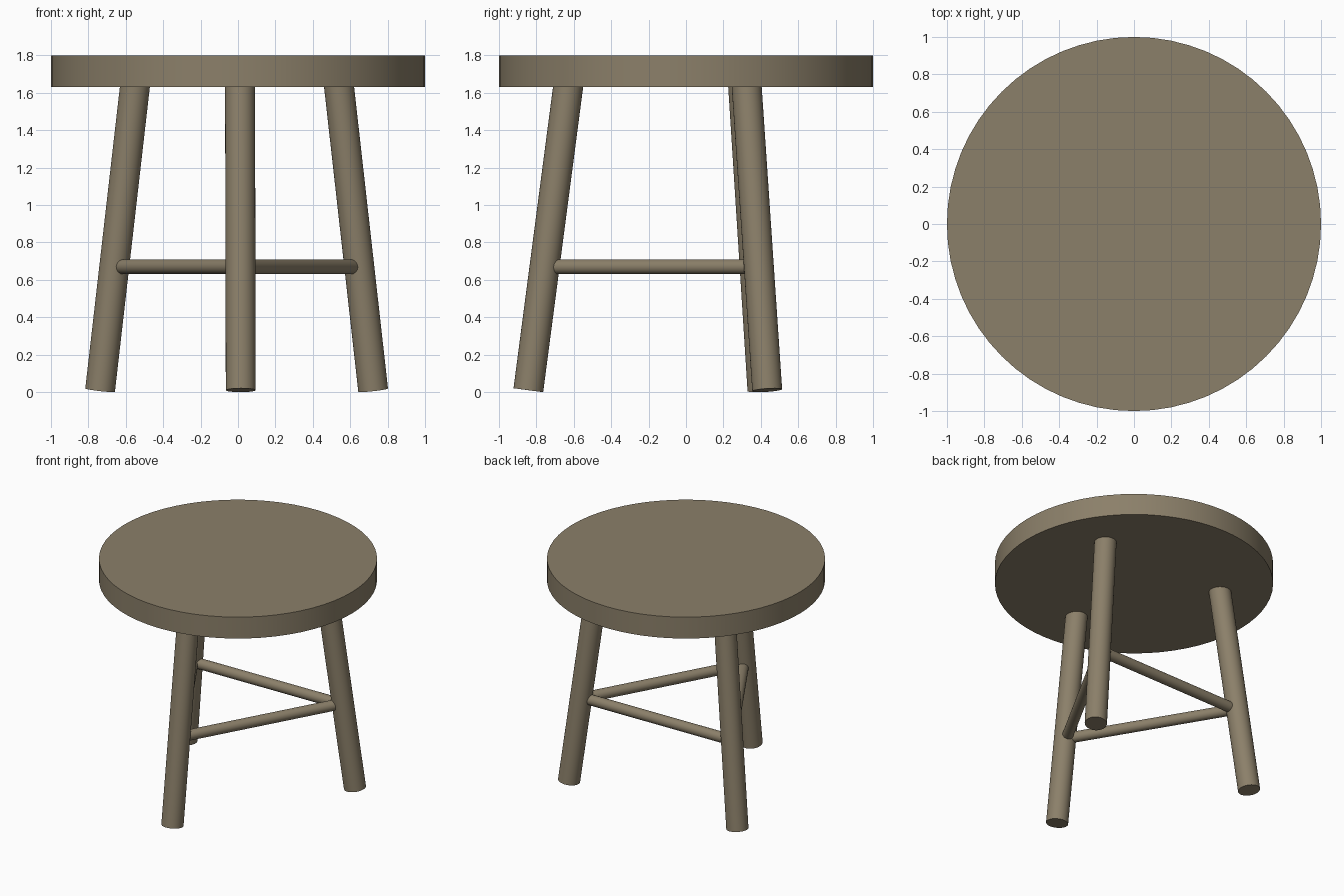
import bpy
from math import sin, cos, radians
from mathutils import Vector

if "Cube" in bpy.data.objects:
    bpy.data.objects.remove(bpy.data.objects["Cube"])

wood = bpy.data.materials.new("warm grey wood")
wood.diffuse_color = (0.26, 0.215, 0.143, 1)
wood.use_nodes = True
wood.node_tree.nodes["Principled BSDF"].inputs["Base Color"].default_value = wood.diffuse_color


def rod(name, start, end, radius, sides):
    """Cylinder running between two points."""
    a, b = Vector(start), Vector(end)
    axis = b - a
    bpy.ops.mesh.primitive_cylinder_add(
        vertices=sides, radius=radius, depth=axis.length,
        location=(a + b) / 2,
        rotation=axis.to_track_quat('Z', 'Y').to_euler())
    obj = bpy.context.object
    obj.name = name
    obj.data.materials.append(wood)
    bpy.ops.object.shade_smooth_by_angle(angle=radians(30))
    return obj


def polar(radius, angle, z):
    return Vector((radius * cos(angle), radius * sin(angle), z))


# Round seat
rod("seat", (0, 0, 1.63), (0, 0, 1.80), 1.0, 64)

# Three splayed legs, with a stretcher between each neighbouring pair
for i, leg_name in enumerate(("front_leg", "right_leg", "left_leg")):
    angle = radians(-89 + 120 * i)
    rod(leg_name, polar(0.843, angle, 0.01), polar(0.628, angle, 1.65), 0.08, 32)

    middle_angle = angle + radians(60)
    middle = polar(0.37, middle_angle, 0.67)
    half = polar(0.594, middle_angle + radians(90), 0)
    rod(f"stretcher_{i + 1}", middle - half, middle + half, 0.04, 32)
